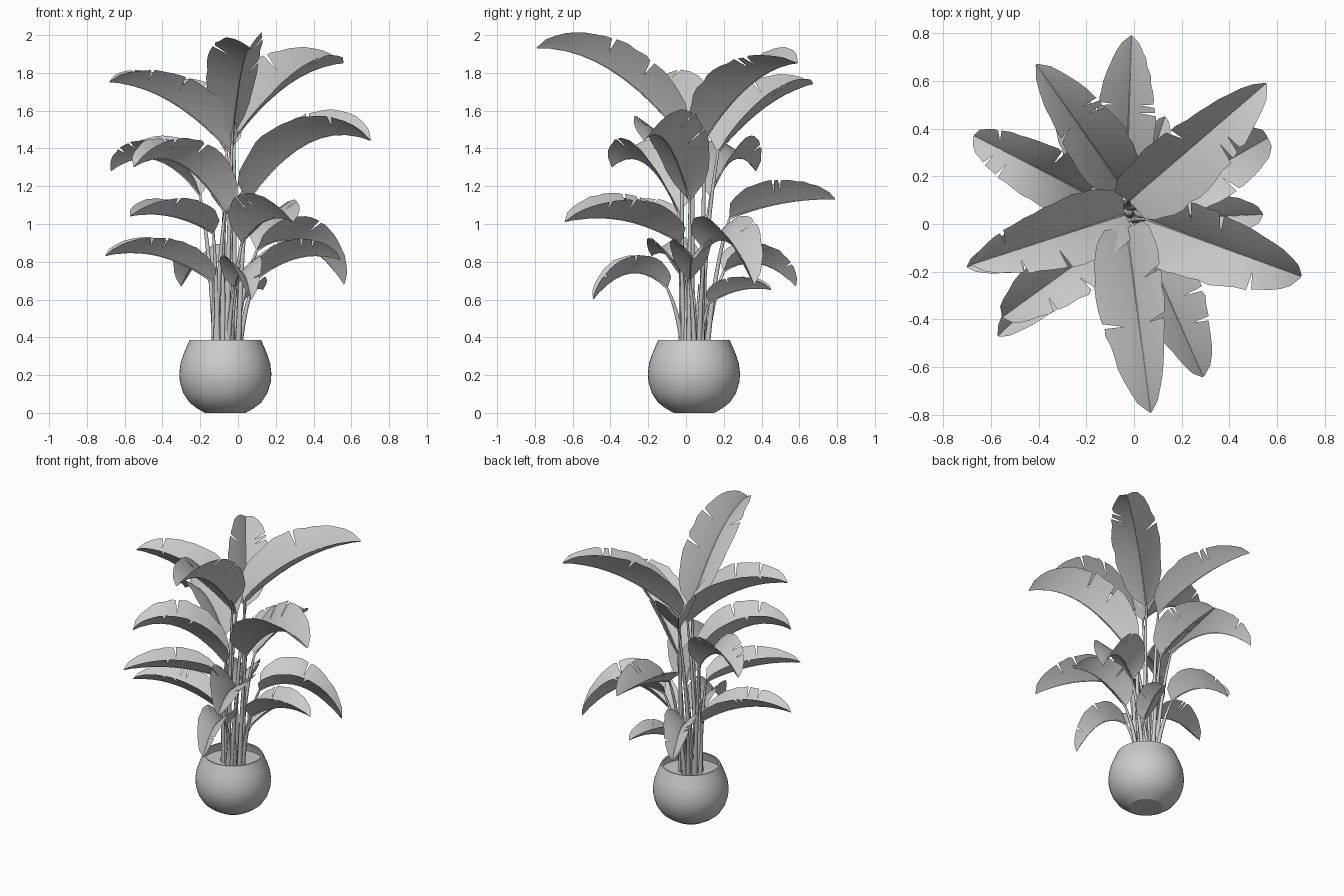
import bpy, bmesh, math, random
from mathutils import Vector

random.seed(4)
cube = bpy.data.objects.get("Cube")
if cube:
    bpy.data.objects.remove(cube)

grey = bpy.data.materials.new("plain_grey")
grey.use_nodes = True
grey.diffuse_color = (0.6, 0.6, 0.6, 1)
grey.node_tree.nodes["Principled BSDF"].inputs["Base Color"].default_value = (0.6, 0.6, 0.6, 1)

CENTRE = Vector((-0.067, 0.042, 0))
SOIL_Z = 0.33
Z = Vector((0, 0, 1))


def finish(bm, name, angle):
    mesh = bpy.data.meshes.new(name)
    bm.to_mesh(mesh)
    bm.free()
    obj = bpy.data.objects.new(name, mesh)
    bpy.context.collection.objects.link(obj)
    mesh.materials.append(grey)
    bpy.ops.object.select_all(action='DESELECT')
    obj.select_set(True)
    bpy.context.view_layer.objects.active = obj
    bpy.ops.object.shade_smooth_by_angle(angle=math.radians(angle))


def lathe(name, profile, sides=48):
    bm = bmesh.new()
    rings = []
    for r, z in profile:
        rings.append([bm.verts.new(CENTRE + Vector((r * math.cos(a), r * math.sin(a), z)))
                      for a in (math.tau * i / sides for i in range(sides))])
    for low, high in zip(rings, rings[1:]):
        for i in range(sides):
            j = (i + 1) % sides
            bm.faces.new((low[i], low[j], high[j], high[i]))
    bm.faces.new(rings[0][::-1])
    finish(bm, name, 24)


def bezier(a, b, c, t):
    return a * (1 - t) ** 2 + b * 2 * t * (1 - t) + c * t * t


def outline(t):
    # half width along the blade: rounded base, blunt tip
    return max(0.03, math.sin(math.pi * t ** 0.8) ** 0.55 * (1.04 - 0.2 * t))


def leaf(name, base, ctrl, tip, width, roll, steps=18):
    bm = bmesh.new()

    def point(t, side, across):
        p = bezier(base, ctrl, tip, t)
        tangent = ((ctrl - base) * (1 - t) + (tip - ctrl) * t).normalized()
        out = tangent.cross(Z).normalized()
        up = out.cross(tangent)
        angle = math.radians(52 - 8 * across - side * roll)
        return p + (out * side * math.cos(angle) + up * math.sin(angle)) * across * width * outline(t)

    ts = [i / steps for i in range(steps + 1)]
    spine = [bm.verts.new(point(t, 1, 0)) for t in ts]
    for side in (-1, 1):
        torn = random.sample(range(6, steps - 3), random.choice((1, 2)))
        inner = [bm.verts.new(point(t, side, 0.45)) for t in ts]
        before, after = [], []
        for i, t in enumerate(ts):
            reach = random.uniform(0.96, 1.03)
            if i in torn:
                # a tear leaves a narrow open wedge in the rim
                before.append(bm.verts.new(point(t + 0.004, side, reach)))
                after.append(bm.verts.new(point(t + 0.026, side, reach * 0.97)))
            else:
                before.append(bm.verts.new(point(t, side, reach)))
                after.append(before[-1])
        for i in range(steps):
            for quad in ((spine[i], spine[i + 1], inner[i + 1], inner[i]),
                         (inner[i], inner[i + 1], before[i + 1], after[i])):
                bm.faces.new(quad if side > 0 else quad[::-1])
    bmesh.ops.recalc_face_normals(bm, faces=bm.faces)
    finish(bm, name, 35)


def stem(name, path, radii, sides=8):
    bm = bmesh.new()
    rings = []
    for i, p in enumerate(path):
        d = (path[min(i + 1, len(path) - 1)] - path[max(i - 1, 0)]).normalized()
        u = d.cross(Vector((0.3, 1, 0.1))).normalized()
        v = d.cross(u)
        rings.append([bm.verts.new(p + (u * math.cos(a) + v * math.sin(a)) * radii[i])
                      for a in (math.tau * k / sides for k in range(sides))])
    for low, high in zip(rings, rings[1:]):
        for k in range(sides):
            n = (k + 1) % sides
            bm.faces.new((low[k], low[n], high[n], high[k]))
    bm.faces.new(rings[0][::-1])
    bm.faces.new(rings[-1])
    finish(bm, name, 50)


# Round pot with an open rim, and soil inside
lathe("pot", [(0.108, 0), (0.15, 0.024), (0.19, 0.055), (0.223, 0.105), (0.241, 0.165),
              (0.244, 0.21), (0.237, 0.265), (0.22, 0.315), (0.19, 0.385),
              (0.18, 0.385), (0.2, 0.325), (0.2, 0.3)])
lathe("soil", [(0.2, 0.3), (0.198, SOIL_Z - 0.005), (0.1, SOIL_Z), (0.001, SOIL_Z + 0.004)])

# Each leaf: blade base, blade tip, height at the middle, half width, roll
leaves = [
    ((-0.06, 0.17, 1.38), (-0.41, 0.67, 1.74), 1.62, 0.19, 9),
    ((-0.03, -0.02, 1.46), (0.07, -0.79, 1.93), 1.82, 0.21, 9),
    ((-0.04, 0.04, 1.38), (-0.68, -0.17, 1.75), 1.65, 0.21, 0),
    ((-0.02, 0.1, 1.45), (0.555, 0.59, 1.85), 1.74, 0.22, 12),
    ((0.05, 0.02, 1.12), (0.70, -0.22, 1.44), 1.43, 0.23, 7),
    ((-0.2, 0.13, 1.15), (-0.67, 0.37, 1.28), 1.34, 0.18, -6),
    ((-0.07, -0.04, 1.06), (-0.55, -0.39, 1.3), 1.32, 0.2, 0),
    ((0.02, -0.03, 0.9), (0.29, -0.64, 1.01), 1.02, 0.2, -8),
    ((-0.03, 0.23, 1.03), (-0.01, 0.79, 1.13), 1.11, 0.18, -5),
    ((0.1, 0.1, 0.86), (0.56, 0.36, 0.68), 0.9, 0.19, 0),
    ((0.09, 0.02, 0.7), (0.54, 0.04, 0.81), 0.82, 0.16, 0),
    ((-0.13, 0, 0.69), (-0.7, -0.18, 0.83), 0.83, 0.15, 0),
    ((-0.02, -0.1, 0.66), (0.07, -0.49, 0.6), 0.74, 0.14, 0),
    ((-0.13, -0.04, 0.95), (-0.57, -0.47, 1.04), 1.04, 0.15, 0),
    ((-0.15, 0.2, 0.75), (-0.3, 0.58, 0.67), 0.79, 0.15, 0),
    ((0.02, 0.12, 0.58), (0.13, 0.45, 0.65), 0.65, 0.11, 0),
]
for n, (b, t, mid_z, width, roll) in enumerate(leaves, 1):
    base, tip = Vector(b), Vector(t)
    ctrl = (base + tip) / 2
    ctrl.z = 2 * mid_z - ctrl.z
    leaf(f"leaf_{n}", base, ctrl, tip, width, roll)

    # Stem rises from the soil, meets the blade and thins out along its midrib
    flat = Vector((tip.x - base.x, tip.y - base.y, 0)).normalized()
    root = CENTRE + flat * random.uniform(0.03, 0.075) + Z * (SOIL_Z - 0.01)
    bend = Vector((root.x, root.y, 0)).lerp(Vector((base.x, base.y, 0)), 0.35)
    bend.z = SOIL_Z + (base.z - SOIL_Z) * 0.65
    path = [bezier(root, bend, base, i / 10) for i in range(11)]
    path += [bezier(base, ctrl, tip, i / 10) for i in range(1, 10)]
    radii = [0.016 - 0.009 * i / 10 for i in range(11)]
    radii += [0.005 - 0.0045 * i / 10 for i in range(1, 10)]
    stem(f"stem_{n}", path, radii)

# Short sheaths packed around the stem bases
for n in range(7):
    a = math.tau * n / 7
    foot = CENTRE + Vector((math.cos(a), math.sin(a), 0)) * 0.05 + Z * (SOIL_Z - 0.01)
    top = foot + Vector((math.cos(a) * 0.01, math.sin(a) * 0.01, random.uniform(0.25, 0.5)))
    stem(f"sheath_{n + 1}", [foot.lerp(top, i / 4) for i in range(5)],
         [0.02, 0.018, 0.015, 0.01, 0.003])
